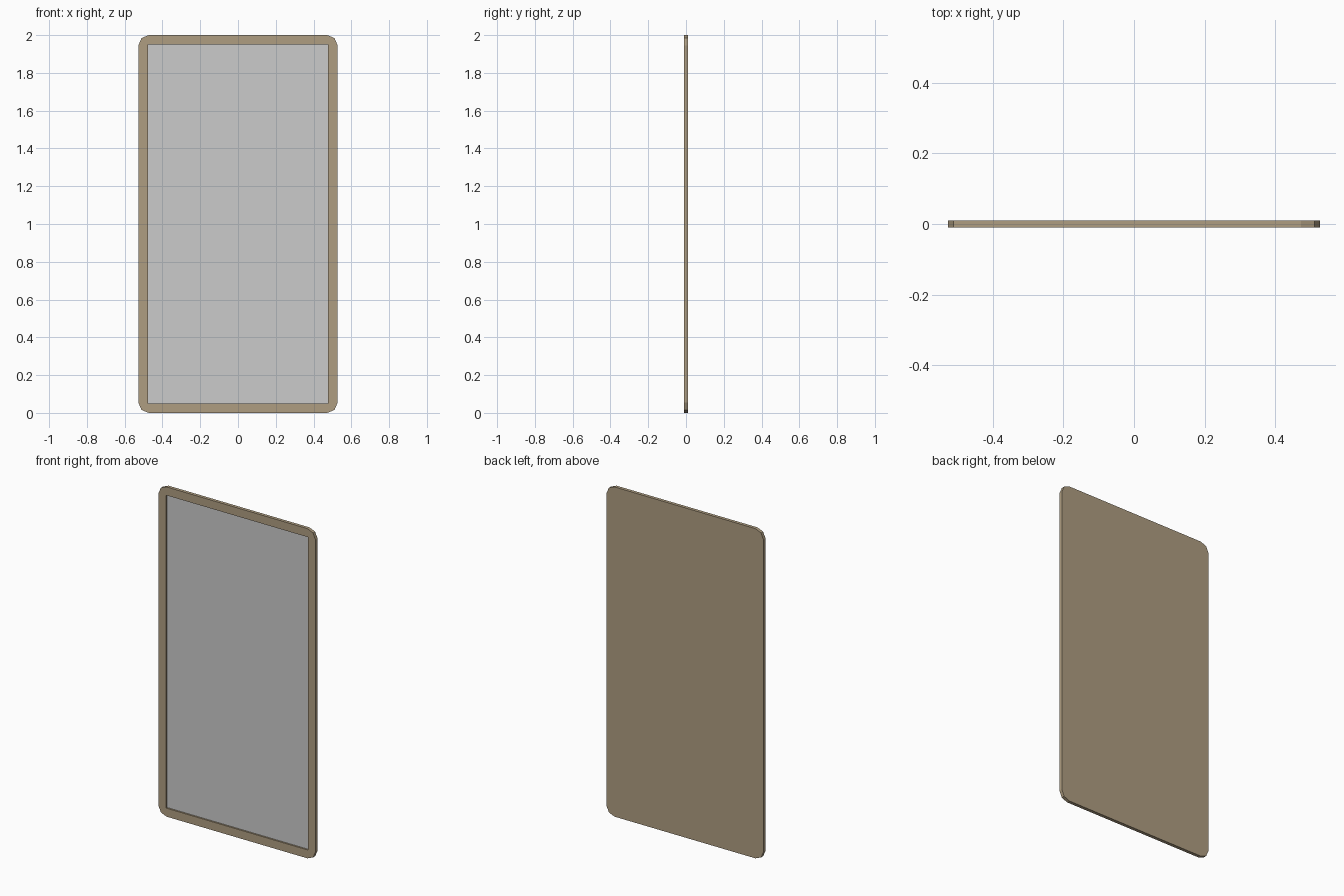
import bpy, bmesh
from math import cos, sin, pi

if "Cube" in bpy.data.objects:
    bpy.data.objects.remove(bpy.data.objects["Cube"])

W, H, D = 0.527, 2.0, 0.01      # half width, height, half depth
BORDER, R, SEG = 0.051, 0.054, 2  # frame width, corner radius, corner segments
PANE_Y = 0.0                    # depth of the recessed glass


def add_object(name, bm, color=None):
    bmesh.ops.recalc_face_normals(bm, faces=bm.faces)
    mesh = bpy.data.meshes.new(name)
    bm.to_mesh(mesh)
    bm.free()
    obj = bpy.data.objects.new(name, mesh)
    bpy.context.collection.objects.link(obj)
    if color:
        mat = bpy.data.materials.new(name + "_material")
        mat.diffuse_color = color
        mat.use_nodes = True
        mat.node_tree.nodes["Principled BSDF"].inputs["Base Color"].default_value = mat.diffuse_color
        mesh.materials.append(mat)
    return obj


# Corner directions, counter-clockwise seen from the front
corners = [(1, 1), (-1, 1), (-1, -1), (1, -1)]
outline, inner = [], []
for i, (sx, sz) in enumerate(corners):
    inner.append((sx * (W - BORDER), H / 2 + sz * (H / 2 - BORDER)))
    cx, cz = sx * (W - R), H / 2 + sz * (H / 2 - R)
    for k in range(SEG + 1):
        a = (i + k / SEG) * pi / 2
        outline.append((cx + R * cos(a), cz + R * sin(a)))

# Frame: rounded board with a rectangular recess in the front
bm = bmesh.new()
front = [bm.verts.new((x, -D, z)) for x, z in outline]
back = [bm.verts.new((x, D, z)) for x, z in outline]
rim = [bm.verts.new((x, -D, z)) for x, z in inner]
floor = [bm.verts.new((x, PANE_Y, z)) for x, z in inner]
n = len(front)
for i in range(n):
    j = (i + 1) % n
    bm.faces.new((front[i], front[j], back[j], back[i]))
bm.faces.new(back)
for c in range(4):
    d = (c + 1) % 4
    first = c * (SEG + 1)
    last = first + SEG
    bm.faces.new(front[first:last + 1] + [rim[c]])
    bm.faces.new((front[last], front[(last + 1) % n], rim[d], rim[c]))
    bm.faces.new((rim[c], rim[d], floor[d], floor[c]))
add_object("mirror_frame", bm, (0.43, 0.34, 0.22, 1))

# Glass: flat pane closing the recess, facing the front
bm = bmesh.new()
pane = bm.faces.new([bm.verts.new((x, PANE_Y, z)) for x, z in inner])
glass = add_object("mirror_glass", bm)
if glass.data.polygons[0].normal.y > 0:
    glass.data.flip_normals()
